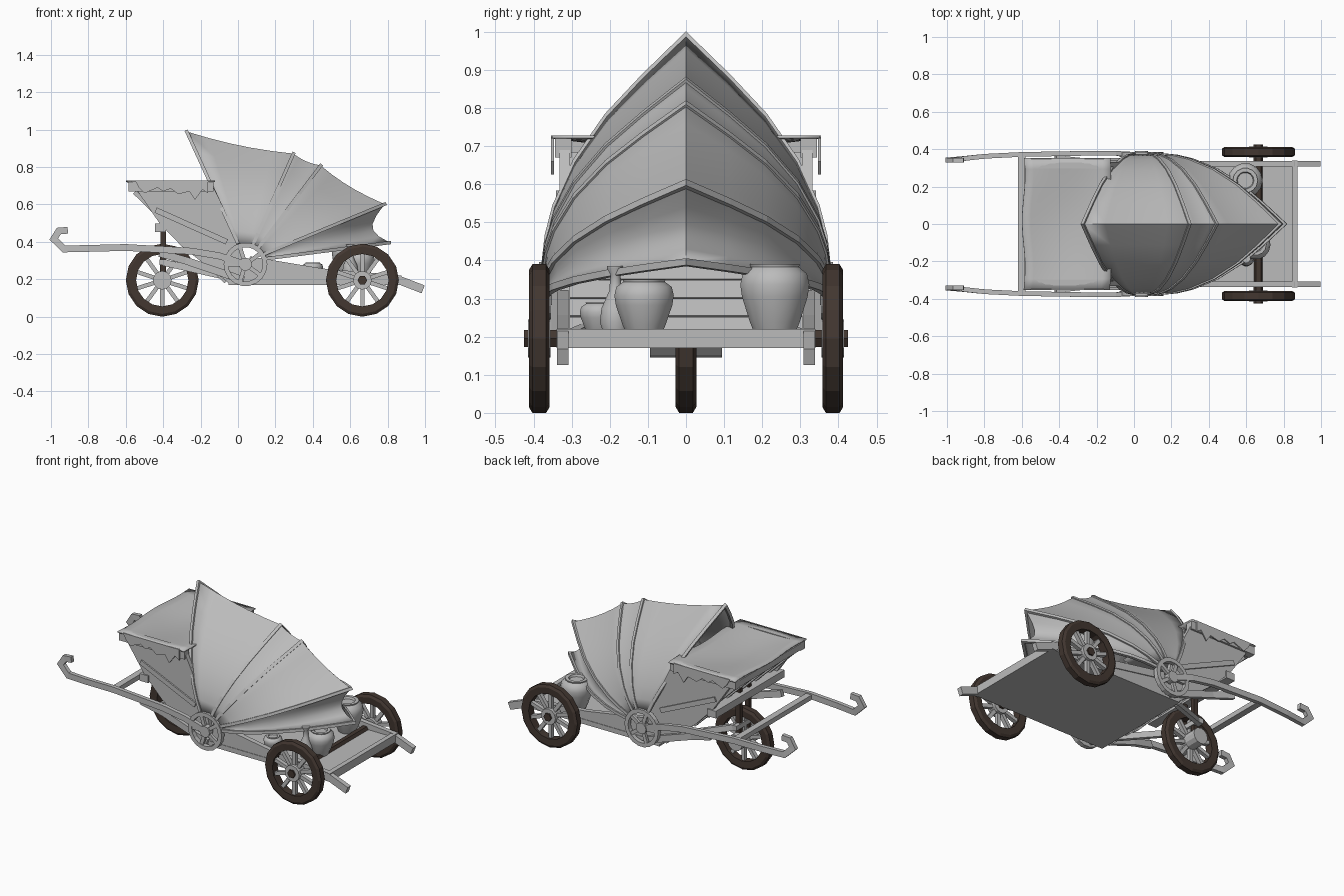
import bpy, bmesh, math
from mathutils import Vector

cube = bpy.data.objects.get("Cube")
if cube:
    bpy.data.objects.remove(cube, do_unlink=True)


def material(name, rgb):
    m = bpy.data.materials.new(name)
    m.use_nodes = True
    m.diffuse_color = (*rgb, 1)
    m.node_tree.nodes["Principled BSDF"].inputs["Base Color"].default_value = (*rgb, 1)
    return m


GREY = material("weathered grey", (0.5, 0.5, 0.5))
BROWN = material("dark brown wood", (0.055, 0.038, 0.03))
Y, X = Vector((0, 1, 0)), Vector((1, 0, 0))


def build(name, verts, faces, mat, smooth=None):
    mesh = bpy.data.meshes.new(name)
    mesh.from_pydata([tuple(v) for v in verts], [], faces)
    bm = bmesh.new()
    bm.from_mesh(mesh)
    bmesh.ops.recalc_face_normals(bm, faces=bm.faces)
    bm.to_mesh(mesh)
    bm.free()
    mesh.materials.append(mat)
    obj = bpy.data.objects.new(name, mesh)
    bpy.context.collection.objects.link(obj)
    if smooth:
        bpy.ops.object.select_all(action='DESELECT')
        obj.select_set(True)
        bpy.context.view_layer.objects.active = obj
        bpy.ops.object.shade_smooth_by_angle(angle=math.radians(smooth))
    return obj


def sweep(name, pts, w, h, mat=GREY, side=Y):
    """Rectangular bar along a path; w is measured along side."""
    pts = [Vector(p) for p in pts]
    verts, faces, last = [], [], len(pts) - 1
    for i, p in enumerate(pts):
        a = (p - pts[i - 1]).normalized() if i else (pts[1] - p).normalized()
        b = (pts[i + 1] - p).normalized() if i < last else a
        t = (a + b).normalized()
        up = t.cross(side).normalized() * h / 2 / max(t.dot(a), 0.6)
        s = side * w / 2
        verts += [p + s + up, p - s + up, p - s - up, p + s - up]
        if i:
            k = 4 * i
            faces += [(k - 4 + j, k - 4 + (j + 1) % 4, k + (j + 1) % 4, k + j) for j in range(4)]
    n = len(verts)
    faces += [(0, 1, 2, 3), (n - 4, n - 3, n - 2, n - 1)]
    return build(name, verts, faces, mat)


def plate(name, outline, y, w, mat=GREY):
    """Side outline in x and z, extruded along y."""
    n = len(outline)
    verts = [(x, y + s * w / 2, z) for s in (-1, 1) for x, z in outline]
    faces = [tuple(range(n)), tuple(range(n, 2 * n))]
    faces += [(i, (i + 1) % n, n + (i + 1) % n, n + i) for i in range(n)]
    return build(name, verts, faces, mat)


def block(name, x, y, z, mat=GREY):
    return plate(name, [(x[0], z[0]), (x[1], z[0]), (x[1], z[1]), (x[0], z[1])],
                 (y[0] + y[1]) / 2, y[1] - y[0], mat)


def lathe(name, prof, at, axis, n, mat=GREY, ring=False, smooth=35):
    """Turn a (radius, height) profile around y or z."""
    verts, faces, m = [], [], len(prof)
    for i in range(n):
        a = math.tau * i / n
        c, s = math.cos(a), math.sin(a)
        for r, h in prof:
            verts.append(Vector(at) + Vector((r * c, h, r * s) if axis == 'y' else (r * c, r * s, h)))
    for i in range(n):
        k, q = i * m, (i + 1) % n * m
        faces += [(k + j, k + (j + 1) % m, q + (j + 1) % m, q + j) for j in range(m if ring else m - 1)]
    if not ring:
        faces += [tuple(i * m for i in range(n)), tuple(i * m + m - 1 for i in range(n))]
    return build(name, verts, faces, mat, smooth)


def drum(name, r, at, half, n=12, mat=GREY):
    return lathe(name, [(r, -half), (r, half)], at, 'y', n, mat, smooth=None)


def spokes(name, at, count, r0, r1, w, h):
    for i in range(count):
        a = math.tau * (i + 0.5) / count
        d = Vector((math.cos(a), 0, math.sin(a)))
        sweep(f"{name}_{i + 1}", [Vector(at) + d * r0, Vector(at) + d * r1], w, h)


def wheel(name, at, hub_half):
    rim = [(0.14, -0.025), (0.18, -0.027), (0.195, -0.018), (0.195, 0.018), (0.18, 0.027), (0.14, 0.025)]
    lathe(name + "_rim", rim, at, 'y', 16, BROWN, ring=True, smooth=None)
    spokes(name + "_spoke", at, 10, 0.03, 0.145, 0.025, 0.022)
    drum(name + "_hub", 0.05, at, hub_half)


# Wheels, axle and steering fork
wheel("front_wheel", (-0.405, 0, 0.195), 0.095)
for s, n in ((-1, "right"), (1, "left")):
    wheel(f"rear_wheel_{n}", (0.665, s * 0.385, 0.195), 0.03)
    sweep(f"fork_leg_{n}", [(-0.4, s * 0.045, 0.2), (-0.4, s * 0.045, 0.52)], 0.025, 0.03, BROWN)
    sweep(f"fork_strut_{n}", [(0, s * 0.3, 0.2), (-0.4, s * 0.08, 0.29)], 0.03, 0.035)
drum("rear_axle", 0.026, (0.665, 0, 0.195), 0.425, 6, BROWN)
sweep("fork_crown", [(-0.4, -0.1, 0.29), (-0.4, 0.1, 0.29)], 0.04, 0.03, side=X)

# Load bed
block("bed_floor", (-0.05, 0.87), (-0.335, 0.335), (0.17, 0.2))
block("bed_end_board", (0.845, 0.875), (-0.34, 0.34), (0.17, 0.22))

# Side frames, handles and pivot hubs
side_shape = [(-0.55, 0.69), (-0.13, 0.69), (0.01, 0.4), (0.06, 0.18), (-0.05, 0.18), (-0.3, 0.375), (-0.42, 0.5)]
handle = [(0.04, 0.28, 0.37), (-0.1, 0.325, 0.378), (-0.25, 0.35, 0.378), (-0.6, 0.37, 0.372),
          (-0.8, 0.365, 0.362), (-0.93, 0.362, 0.348), (-0.985, 0.415, 0.342), (-0.958, 0.458, 0.34),
          (-0.91, 0.462, 0.34)]
flap = [(-0.55, 0.728), (-0.16, 0.728), (-0.16, 0.66), (-0.19, 0.68), (-0.23, 0.625), (-0.26, 0.67),
        (-0.32, 0.655), (-0.36, 0.685), (-0.4, 0.67), (-0.43, 0.69), (-0.5, 0.66), (-0.53, 0.69)]
for s, n in ((-1, "right"), (1, "left")):
    plate(f"body_side_{n}", side_shape, s * 0.318, 0.028)
    sweep(f"body_brace_{n}", [(-0.44, s * 0.335, 0.57), (-0.06, s * 0.335, 0.4)], 0.012, 0.03)
    sweep(f"lower_brace_{n}", [(0.03, s * 0.34, 0.195), (-0.28, s * 0.34, 0.3), (-0.42, s * 0.355, 0.34)], 0.025, 0.04)
    sweep(f"handle_{n}", [(x, s * y, z) for x, z, y in handle], 0.025, 0.036)
    sweep(f"bed_rail_{n}", [(0.06, s * 0.323, 0.3), (0.45, s * 0.323, 0.235), (0.85, s * 0.323, 0.2),
                            (0.99, s * 0.323, 0.146)], 0.03, 0.045)
    plate(f"bed_side_{n}", [(0.02, 0.17), (0.86, 0.17), (0.86, 0.21), (0.45, 0.23), (0.05, 0.3)], s * 0.322, 0.02)
    block(f"seat_rail_{n}", (-0.585, -0.13), (s * 0.322 - 0.022, s * 0.322 + 0.022), (0.67, 0.725))
    plate(f"cloth_flap_{n}", flap, s * 0.35, 0.007)
    at = (0.04, s * 0.372, 0.28)
    lathe(f"pivot_ring_{n}", [(0.092, -0.014), (0.117, -0.014), (0.117, 0.014), (0.092, 0.014)],
          at, 'y', 18, ring=True, smooth=None)
    drum(f"pivot_boss_{n}", 0.035, at, 0.018)
    spokes(f"pivot_spoke_{n}", at, 5, 0.02, 0.1, 0.018, 0.022)
sweep("handle_crossbar", [(-0.6, -0.37, 0.365), (-0.6, 0.37, 0.365)], 0.04, 0.03, side=X)
sweep("seat_crossbar", [(-0.415, -0.34, 0.475), (-0.415, 0.34, 0.475)], 0.06, 0.045, side=X)

# Sloped front wall of planks with outer ribs
low, high = Vector((-0.05, 0, 0.2)), Vector((-0.54, 0, 0.68))
slope = (high - low).normalized()
outward = Vector((slope.z, 0, -slope.x)) * -1
count = 10
for i in range(count):
    c = low.lerp(high, (i + 0.5) / count)
    sweep(f"wall_plank_{i + 1}", [c - Y * 0.305, c + Y * 0.305], 0.064, 0.016, side=slope)
for i in range(5):
    off = Y * (i - 2) * 0.14 + outward * 0.018
    sweep(f"wall_rib_{i + 1}", [low + off, high + off], 0.03, 0.025)
sweep("seat_front_rail", [(-0.57, -0.34, 0.695), (-0.57, 0.34, 0.695)], 0.03, 0.04, side=X)

# Cloth lying over the seat, sagging between the rails
nx, ny = 10, 12
verts, faces = [], []
for i in range(nx + 1):
    for j in range(ny + 1):
        u, v = i / nx, j / ny
        sag = 0.03 * math.sin(math.pi * u) * math.sin(math.pi * v)
        verts.append((-0.59 + 0.46 * u + 0.008 * math.sin(9 * v), -0.352 + 0.704 * v, 0.728 - sag))
        if i and j:
            k = i * (ny + 1) + j
            faces.append((k, k - 1, k - ny - 2, k - ny - 1))
cloth = build("seat_cloth", verts, faces, GREY, 40)
cloth.modifiers.new("thickness", 'SOLIDIFY').thickness = 0.008

# Folding hood: each rib runs from a side pivot up to the centre ridge
half = [(0, 0.37), (0.12, 0.362), (0.25, 0.342), (0.45, 0.288), (0.65, 0.205), (0.82, 0.11), (1, 0)]
arch = half + [(t, -y) for t, y in reversed(half[:-1])]
ribs = [((0.0, 0.39), (-0.272, 0.985)), ((0.08, 0.385), (0.295, 0.868)), ((0.11, 0.37), (0.44, 0.805)),
        ((0.14, 0.335), (0.78, 0.6)), ((0.15, 0.31), (0.805, 0.395))]
sags = [0.03, 0.02, 0.03, 0.12]


def hood_point(base, tip, t, y, pull=0):
    p = Vector(base).lerp(Vector(tip), t * (1 - pull * t))
    return Vector((p.x, y * (1 - pull * 0.2), p.y))


steps, rows = 5, []
for g, sag in enumerate(sags):
    for k in range(steps + (g == len(sags) - 1)):
        u = k / steps
        base = Vector(ribs[g][0]).lerp(Vector(ribs[g + 1][0]), u)
        tip = Vector(ribs[g][1]).lerp(Vector(ribs[g + 1][1]), u)
        rows.append([hood_point(base, tip, t, y, sag * 4 * u * (1 - u)) for t, y in arch])
m = len(arch)
faces = [(i * m + j, i * m + j + 1, (i + 1) * m + j + 1, (i + 1) * m + j)
         for i in range(len(rows) - 1) for j in range(m - 1)]
hood = build("hood_cover", [p for r in rows for p in r], faces, GREY, 32)
solid = hood.modifiers.new("thickness", 'SOLIDIFY')
solid.thickness, solid.offset = 0.008, 0
for i, (base, tip) in enumerate(ribs):
    d = hood_point(base, tip, 1, 0) - hood_point(base, tip, 0, 0)
    sweep(f"hood_rib_{i + 1}", [hood_point(base, tip, t, y) for t, y in arch], 0.018, 0.018,
          side=Y.cross(d).normalized())

# Jars and bottle on the bed: radius and height as parts of the full size
jar = [(0.55, 0), (0.72, 0.2), (0.95, 0.55), (1, 0.72), (0.93, 0.87), (0.7, 0.96), (0.72, 1), (0.5, 1), (0.45, 0.93)]
bottle = [(0.7, 0), (1, 0.2), (0.9, 0.4), (0.4, 0.65), (0.32, 0.88), (0.55, 0.97), (0.55, 1)]
for name, prof, r, h, x, y in (("large_jar", jar, 0.093, 0.19, 0.595, 0.233),
                               ("medium_jar", jar, 0.08, 0.15, 0.65, -0.11),
                               ("small_jar", jar, 0.055, 0.09, 0.4, -0.225),
                               ("bottle", bottle, 0.042, 0.185, 0.6, -0.185)):
    lathe(name, [(a * r, b * h) for a, b in prof], (x, y, 0.2), 'z', 14, smooth=50)
